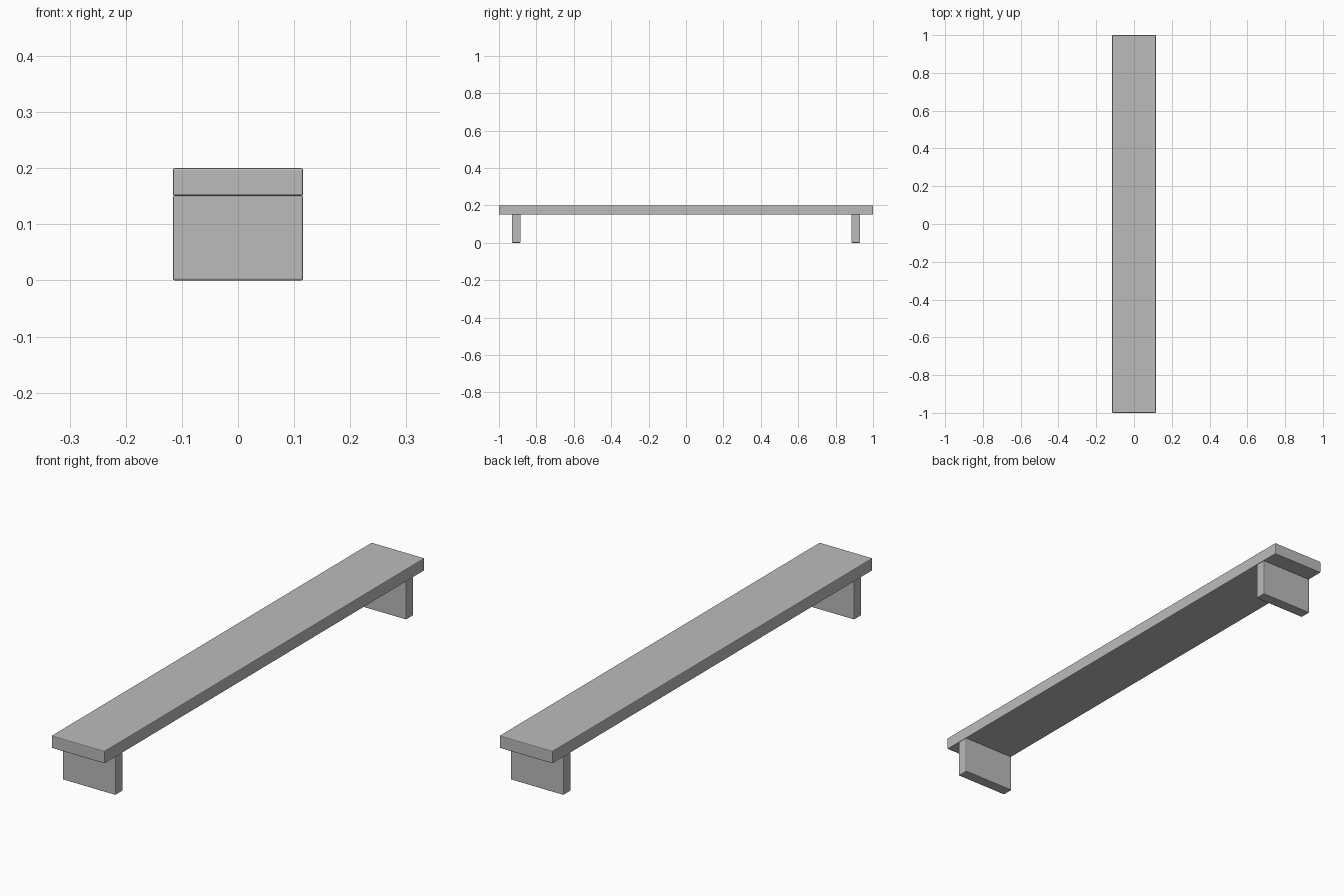
import bpy

if "Cube" in bpy.data.objects:
    bpy.data.objects.remove(bpy.data.objects["Cube"])

grey = bpy.data.materials.new("plain grey")
grey.diffuse_color = (0.5, 0.5, 0.5, 1)
grey.use_nodes = True
grey.node_tree.nodes["Principled BSDF"].inputs["Base Color"].default_value = grey.diffuse_color


def block(name, lo, hi, bevel=0.003):
    """Softly bevelled box between two corners."""
    bpy.ops.mesh.primitive_cube_add(
        size=1, location=[(a + b) / 2 for a, b in zip(lo, hi)])
    ob = bpy.context.object
    ob.name = name
    ob.scale = [b - a for a, b in zip(lo, hi)]
    bpy.ops.object.transform_apply(location=False, rotation=False, scale=True)
    mod = ob.modifiers.new("soft edges", 'BEVEL')
    mod.width = bevel
    mod.segments = 2
    ob.data.materials.append(grey)
    return ob


W = 0.116  # half width

# Long seat plank
block("seat", (-W, -1, 0.151), (W, 1, 0.2))

# Full-width slab legs near each end
for name, y in (("front_leg", -0.908), ("back_leg", 0.908)):
    block(name, (-W, y - 0.023, 0), (W, y + 0.023, 0.151))
